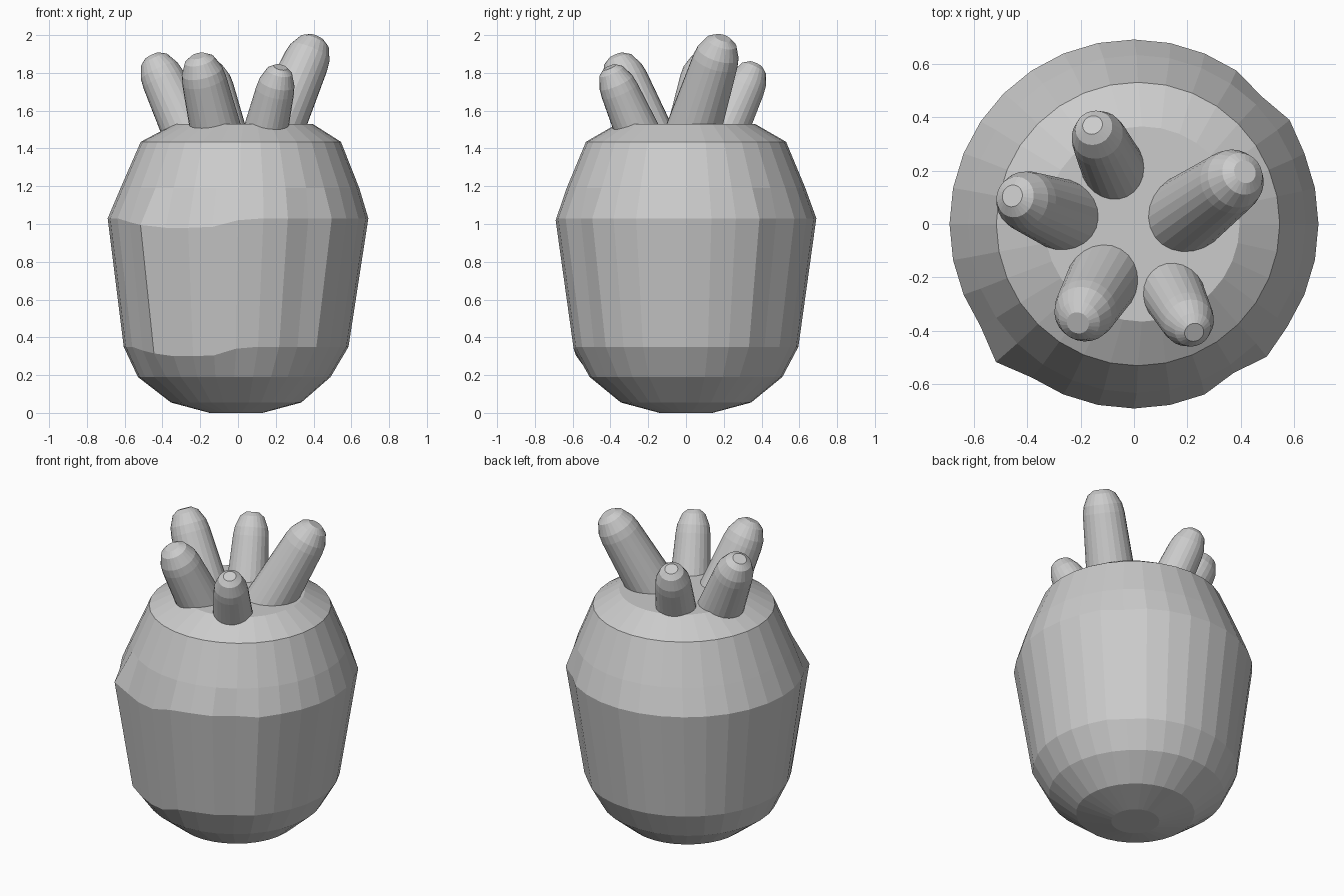
import bpy, bmesh, math
from mathutils import Vector

if "Cube" in bpy.data.objects:
    bpy.data.objects.remove(bpy.data.objects["Cube"])

SIDES = 32


def loft(name, rings):
    """Skin a stack of equal-length point rings and cap both ends."""
    bm = bmesh.new()
    loops = [[bm.verts.new(p) for p in ring] for ring in rings]
    for a, b in zip(loops, loops[1:]):
        n = len(a)
        for i in range(n):
            k = (i + 1) % n
            bm.faces.new((a[i], a[k], b[k], b[i]))
    bm.faces.new(loops[0][::-1])
    bm.faces.new(loops[-1])
    bmesh.ops.recalc_face_normals(bm, faces=bm.faces[:])
    mesh = bpy.data.meshes.new(name)
    bm.to_mesh(mesh)
    bm.free()
    obj = bpy.data.objects.new(name, mesh)
    bpy.context.collection.objects.link(obj)
    return obj


# Body: faceted barrel (height, radius, x shift, unevenness)
profile = [
    (0.00, 0.14, -0.01, 0), (0.055, 0.345, -0.01, 0), (0.19, 0.51, -0.02, 0),
    (0.35, 0.595, -0.01, 1), (1.03, 0.69, 0.0, 1), (1.19, 0.632, 0.01, 0),
    (1.435, 0.53, 0.015, 0), (1.53, 0.365, 0.03, 0),
]
# Hand-carved bumps and flats by side index
bumps = {3: 0.01, 4: -0.015, 20: 0.04, 27: -0.02, 28: 0.012}
dips = {19: -0.02, 20: -0.035, 21: -0.05, 22: -0.05, 23: -0.045, 24: -0.01}


def body_ring(z, r, shift, uneven):
    pts = []
    for i in range(SIDES):
        a = math.tau * i / SIDES
        rad = r + uneven * bumps.get(i, 0) * (1 if z > 0.6 else 0.5)
        dz = uneven * dips.get(i, 0)
        pts.append(Vector((shift + rad * math.cos(a), rad * math.sin(a), z + dz)))
    return pts


loft("body", [body_ring(*p) for p in profile])


# Stubs: tapered, round-tipped tubes leaning out of the top
def stub(name, base, tip, r_base, r_top):
    base, tip = Vector(base), Vector(tip)
    axis = (tip - base).normalized()
    turn = axis.to_track_quat('Z', 'Y')
    length = (tip - base).length
    shape = [(-0.08, r_base), (length - 0.14, r_top), (length - 0.09, r_top * 0.93),
             (length - 0.025, r_top * 0.67), (length, r_top * 0.36)]
    rings = []
    for h, r in shape:
        rings.append([base + turn @ Vector((r * math.cos(math.tau * i / 24),
                                            r * math.sin(math.tau * i / 24), h))
                      for i in range(24)])
    loft(name, rings)


stub("stub_right", (0.215, 0.05, 1.53), (0.415, 0.195, 1.985), 0.148, 0.122)
stub("stub_left", (-0.285, 0.04, 1.53), (-0.455, 0.105, 1.89), 0.138, 0.115)
stub("stub_back", (-0.085, 0.225, 1.53), (-0.155, 0.37, 1.845), 0.122, 0.105)
stub("stub_front_left", (-0.125, -0.225, 1.53), (-0.21, -0.37, 1.89), 0.138, 0.118)
stub("stub_front_right", (0.155, -0.275, 1.53), (0.225, -0.405, 1.83), 0.12, 0.102)
